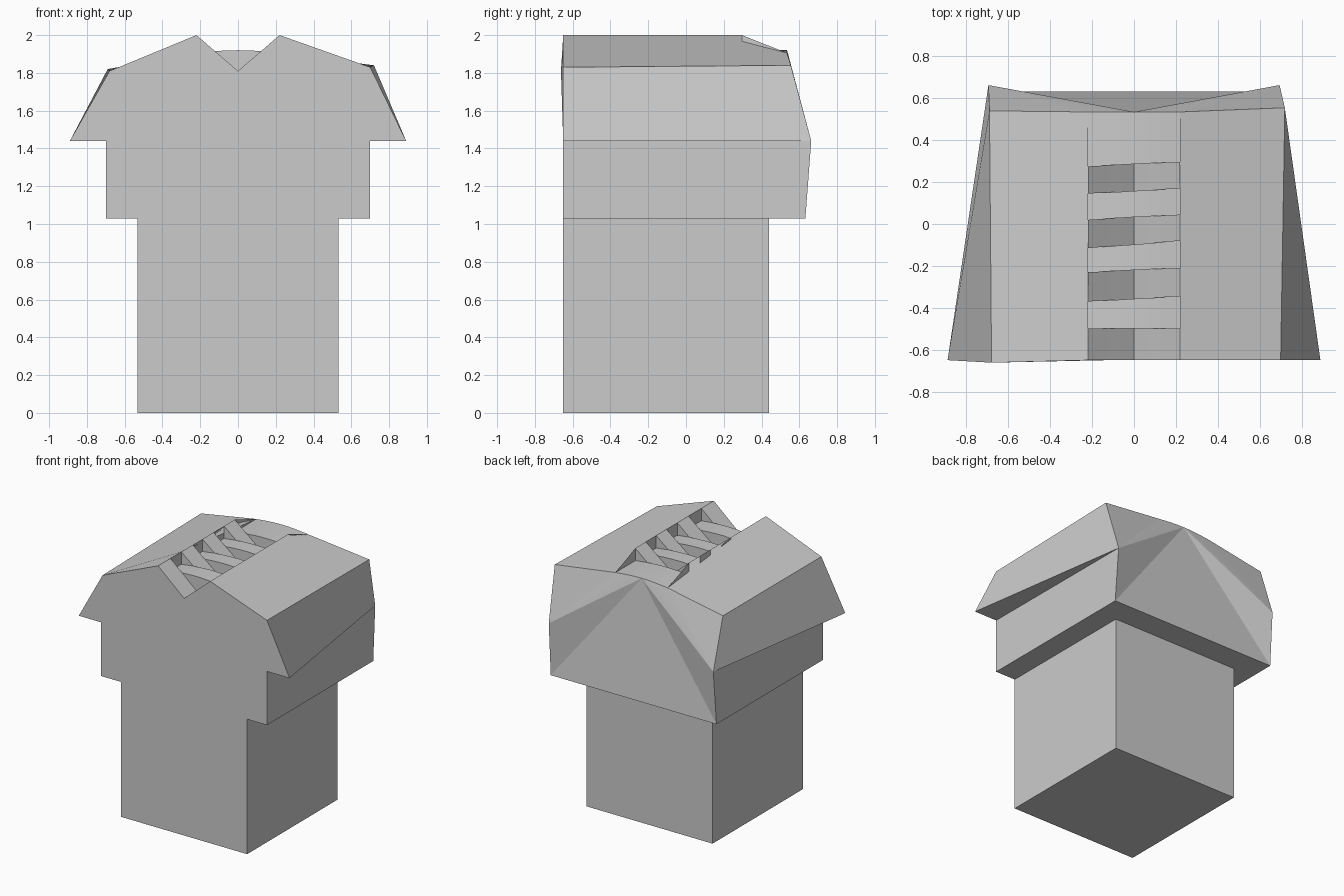
import bpy, bmesh

if "Cube" in bpy.data.objects:
    bpy.data.objects.remove(bpy.data.objects["Cube"])

F = -0.65          # front plane
W = 0.22           # half width of the groove
cache = {}


def new_object(name, bm):
    bmesh.ops.recalc_face_normals(bm, faces=bm.faces)
    me = bpy.data.meshes.new(name)
    bm.to_mesh(me)
    bm.free()
    ob = bpy.data.objects.new(name, me)
    bpy.context.collection.objects.link(ob)
    return ob


def face(bm, pts):
    """Add a polygon, sharing coincident corners and skipping collapsed ones."""
    vs = []
    for p in pts:
        k = tuple(round(c, 3) for c in p)
        if k not in cache:
            cache[k] = bm.verts.new(k)
        if cache[k] not in vs:
            vs.append(cache[k])
    if len(vs) > 2:
        return bm.faces.new(vs)


# square post
bm = bmesh.new()
bmesh.ops.create_cube(bm, size=1)
for v in bm.verts:
    v.co = (v.co.x * 1.065, v.co.y * 1.09 - 0.105, v.co.z * 1.03 + 0.515)
new_object("square_post", bm)

# groove: V-shaped ribs alternating with arched recesses
vee = lambda x: 1.81 + 0.19 * abs(x) / W
arch = lambda x: 1.92 - 0.31 * x * x
CROSS = 0.1223
XS = [-W, -CROSS, -0.06, 0, 0.06, CROSS, W]


def row(shape, yl, yr, end=2.0):
    y = lambda x: yl + (yr - yl) * (x + W) / (2 * W)
    z = lambda x: arch(x) if abs(x) == CROSS else shape(x)
    return [(-W, yl, end)] + [(x, y(x), z(x)) for x in XS] + [(W, yr, end)]


ribs = [((F, F), (-0.50, -0.50)), ((-0.37, -0.345), (-0.23, -0.21)),
        ((-0.115, -0.08), (0.02, 0.045)), ((0.145, 0.17), (0.275, 0.297))]
rows = []
for i, (a, b) in enumerate(ribs):
    if i:
        rows.append(row(arch, *a))
    rows += [row(vee, *a), row(vee, *b), row(arch, *b)]
rows.append(row(arch, 0.535, 0.535, arch(W)))

bm = bmesh.new()
for r, s in zip(rows, rows[1:]):
    for i in range(len(r) - 1):
        face(bm, (r[i], r[i + 1], s[i + 1], s[i]))

# head shell corners: bottom, step, wing tip and shoulder on each side
sides = {}
for s in (-1, 1):
    left = s < 0
    sides[s] = dict(
        fb=(s * 0.70, F, 1.03), bb=(s * 0.70, 0.632, 1.03),
        fs=(s * 0.70, F, 1.44), bs=(s * 0.695, 0.663, 1.44),
        tip=(s * 0.89, F, 1.44),
        fc=(-0.68, -0.662, 1.81) if left else (0.70, F, 1.83),
        bc=(-0.69, 0.54, 1.82) if left else (0.72, 0.555, 1.84))
L, R = sides[-1], sides[1]

# slopes, wings, undersides and lower sides
for s, c in sides.items():
    edge = [r[0 if s < 0 else -1] for r in rows]
    face(bm, edge + [c["bc"], c["fc"]])
    face(bm, (c["tip"], c["bs"], c["bc"], c["fc"]))
    face(bm, (c["fs"], c["tip"], c["bs"]))
    face(bm, (c["fb"], c["fs"], c["bs"], c["bb"]))

# front face and bottom
face(bm, [L["fb"], R["fb"], R["fs"], R["tip"], R["fc"]] + rows[0][::-1]
     + [L["fc"], L["tip"], L["fs"]])
face(bm, (L["fb"], R["fb"], R["bb"], L["bb"]))

# slightly folded back face
top = rows[-1]
mid = len(top) // 2
face(bm, (L["bb"], R["bb"], top[mid]))
for c, arc in ((L, top[:mid + 1]), (R, top[mid:][::-1])):
    face(bm, (c["bb"], c["bs"], top[mid]))
    chain = [c["bc"]] + arc
    for p, q in zip(chain, chain[1:]):
        face(bm, (c["bs"], p, q))
new_object("grooved_head", bm)
